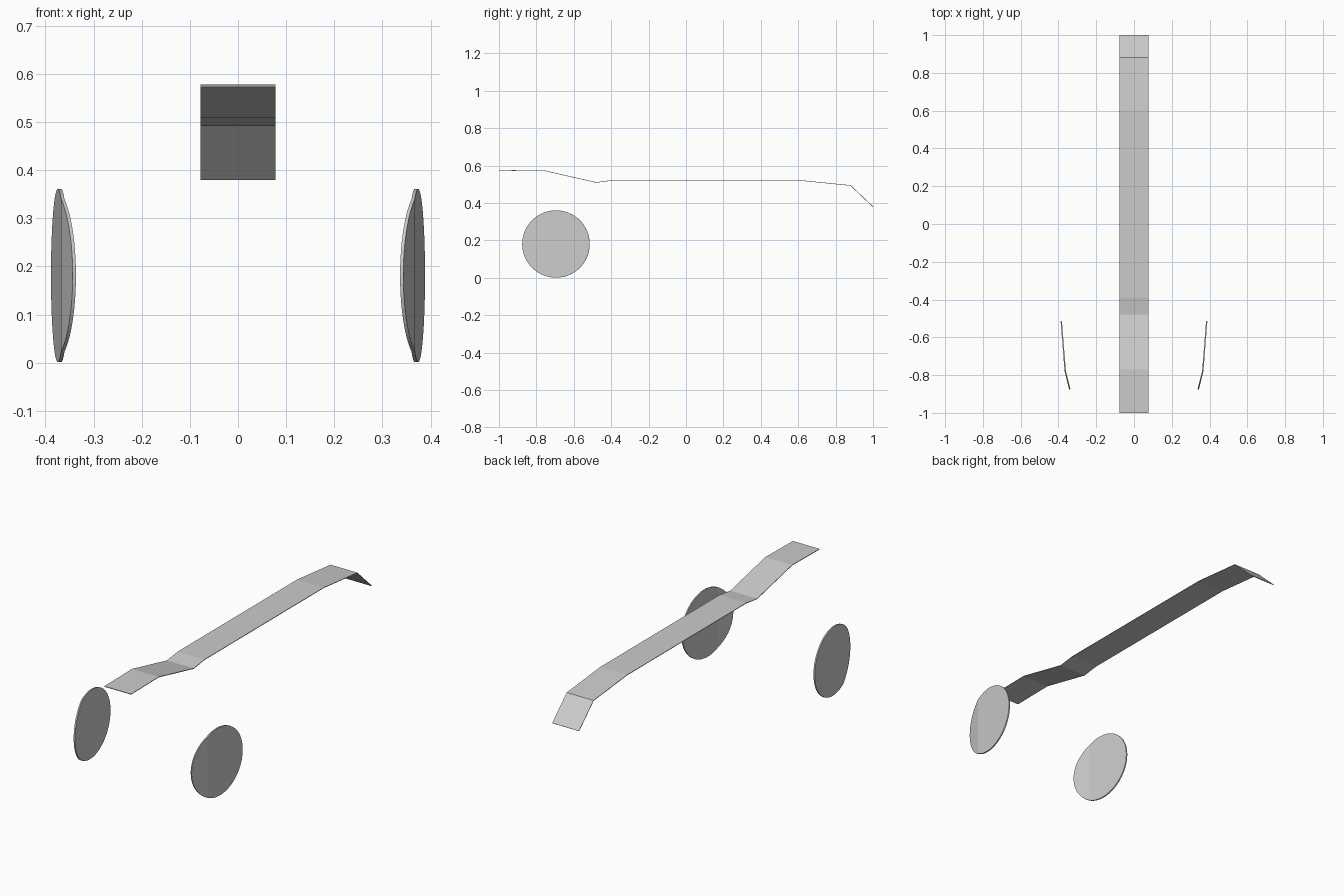
import bpy, bmesh, math

if "Cube" in bpy.data.objects:
    bpy.data.objects.remove(bpy.data.objects["Cube"])


def make_object(name, bm, thickness):
    bmesh.ops.recalc_face_normals(bm, faces=bm.faces)
    mesh = bpy.data.meshes.new(name)
    bm.to_mesh(mesh)
    bm.free()
    ob = bpy.data.objects.new(name, mesh)
    bpy.context.collection.objects.link(ob)
    solid = ob.modifiers.new("thickness", 'SOLIDIFY')
    solid.thickness = thickness
    solid.offset = 0
    return ob


# Long centre strip: a bent profile swept across its width
profile = [(-1, .573), (-.77, .576), (-.48, .510), (-.39, .522),
           (.60, .522), (.88, .494), (1, .380)]
half_width = .078
bm = bmesh.new()
rows = [[bm.verts.new((x, y, z)) for x in (-half_width, half_width)]
        for y, z in profile]
for a, b in zip(rows, rows[1:]):
    bm.faces.new((a[0], a[1], b[1], b[0]))
make_object("centre_strip", bm, .003)

# Side disc: a flat circle, creased along one line and bent to the body side
RADIUS, CY, CZ = .18, -.695, .181
CREASE = (-.78, .364)
FRONT, BACK = (-.875, .340), (-.515, .385)


def side_x(y):
    a, b = (FRONT, CREASE) if y < CREASE[0] else (CREASE, BACK)
    return a[1] + (b[1] - a[1]) * (y - a[0]) / (b[0] - a[0])


bm = bmesh.new()
ring = []
for i in range(64):
    t = 2 * math.pi * i / 64
    ring.append(bm.verts.new((0, CY + RADIUS * math.cos(t), CZ + RADIUS * math.sin(t))))
bm.faces.new(ring)
bmesh.ops.bisect_plane(bm, geom=bm.verts[:] + bm.edges[:] + bm.faces[:],
                       plane_co=(0, CREASE[0], 0), plane_no=(0, 1, 0))
for v in bm.verts:
    v.co.x = side_x(v.co.y)
discs = make_object("side_discs", bm, .007)

# Matching disc on the other side
mirror = discs.modifiers.new("mirror", 'MIRROR')
mirror.use_axis[0] = True
